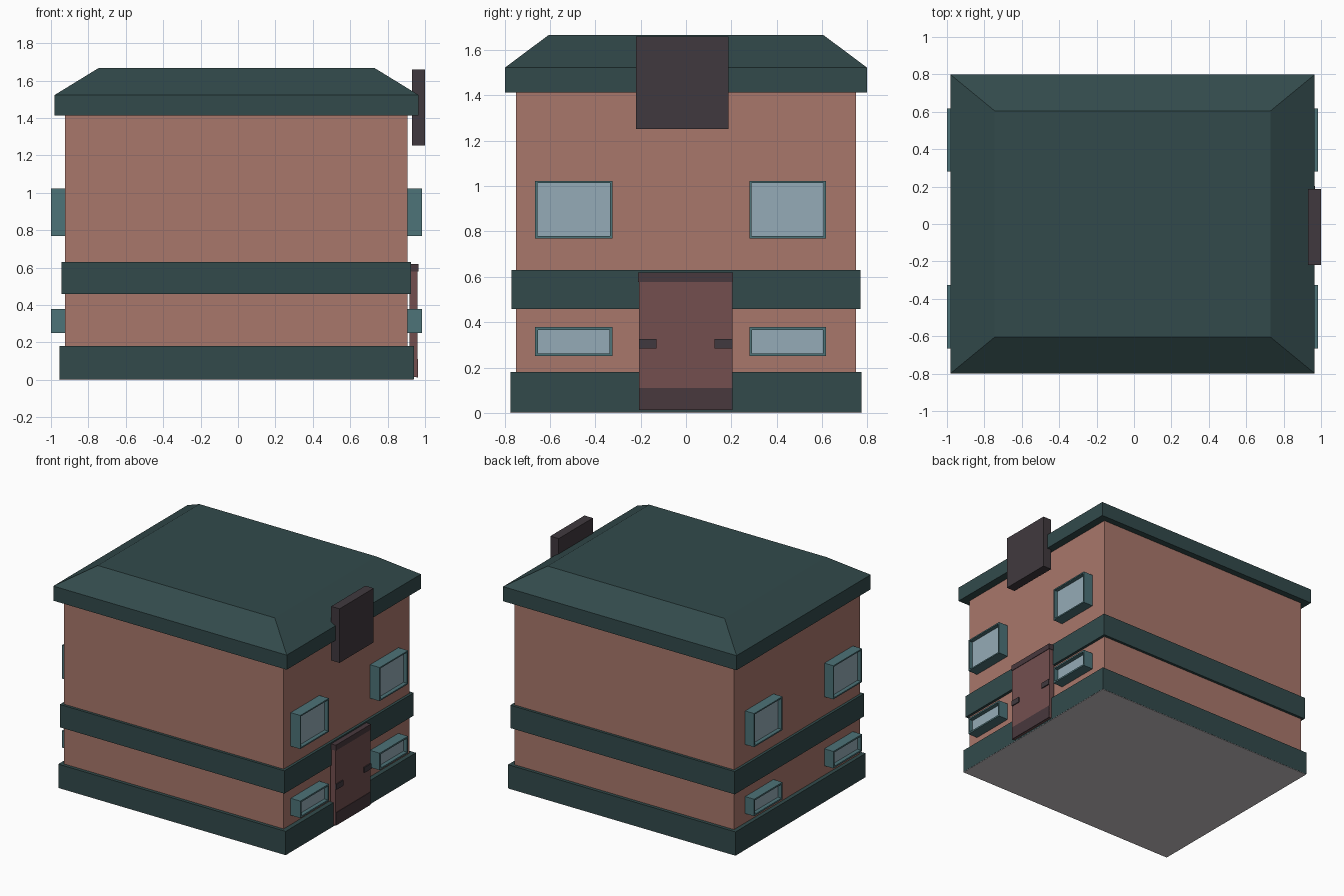
import bpy, bmesh

if "Cube" in bpy.data.objects:
    bpy.data.objects.remove(bpy.data.objects["Cube"])


def srgb(r, g, b):
    f = lambda c: (c / 255 / 12.92) if c < 10 else ((c / 255 + 0.055) / 1.055) ** 2.4
    return (f(r), f(g), f(b), 1.0)


def material(name, rgb):
    m = bpy.data.materials.new(name)
    m.diffuse_color = srgb(*rgb)
    m.use_nodes = True
    m.node_tree.nodes["Principled BSDF"].inputs["Base Color"].default_value = m.diffuse_color
    return m


BRICK = material("brick", (169, 119, 107))
GREEN = material("dark green", (50, 74, 75))
TEAL = material("teal frame", (77, 115, 120))
GLASS = material("glass", (149, 171, 183))
DOOR = material("door red", (115, 79, 79))
DARK = material("dark plum", (64, 57, 62))
TRIM = material("door trim plum", (72, 56, 61))
GREY = material("underside grey", (201, 195, 199))


def box_mesh(x0, x1, y0, y1, z0, z1):
    bm = bmesh.new()
    bmesh.ops.create_cube(bm, size=1)
    for v in bm.verts:
        v.co.x = x1 if v.co.x > 0 else x0
        v.co.y = y1 if v.co.y > 0 else y0
        v.co.z = z1 if v.co.z > 0 else z0
    bm.normal_update()
    return bm


def finish(name, bm, *mats):
    me = bpy.data.meshes.new(name)
    bm.to_mesh(me)
    bm.free()
    for m in mats:
        me.materials.append(m)
    ob = bpy.data.objects.new(name, me)
    bpy.context.collection.objects.link(ob)
    return ob


def box(name, mat, *dims):
    return finish(name, box_mesh(*dims), mat)


# Walls and trim bands
box("walls", BRICK, -0.925, 0.905, -0.75, 0.75, 0.02, 1.45)
box("base_band", GREEN, -0.955, 0.94, -0.775, 0.775, 0.003, 0.18)
box("middle_band", GREEN, -0.945, 0.925, -0.77, 0.77, 0.458, 0.63)
box("underside", GREY, -0.954, 0.939, -0.774, 0.774, 0.0, 0.004)

# Roof: eaves slab with its top extruded into a flat-topped hip
bm = box_mesh(-0.98, 0.965, -0.798, 0.798, 1.413, 1.523)
top = max(bm.faces, key=lambda f: f.normal.z)
new = bmesh.ops.extrude_face_region(bm, geom=[top])["geom"]
bmesh.ops.delete(bm, geom=[top], context='FACES_ONLY')
for v in (g for g in new if isinstance(g, bmesh.types.BMVert)):
    v.co.x = 0.73 if v.co.x > 0 else -0.745
    v.co.y = 0.605 if v.co.y > 0 else -0.605
    v.co.z = 1.667
bmesh.ops.recalc_face_normals(bm, faces=bm.faces)
finish("roof", bm, GREEN)


# Windows: deep boxes with straight-sided recessed glass, on both ends
def window(name, side, y0, y1, z0, z1, frame):
    xs = (0.90, 0.985) if side > 0 else (-1.0, -0.92)
    bm = box_mesh(*xs, y0, y1, z0, z1)
    pane = max(bm.faces, key=lambda f: f.normal.x * side)
    bmesh.ops.inset_individual(bm, faces=[pane], thickness=frame)
    bmesh.ops.inset_individual(bm, faces=[pane], thickness=0.0, depth=-0.03)
    pane.material_index = 1
    finish(name, bm, TEAL, GLASS)


for side, end in ((1, "right"), (-1, "left")):
    for row, z0, z1, frame in (("lower", 0.25, 0.378, 0.017), ("upper", 0.77, 1.023, 0.014)):
        window(f"{end}_{row}_window_front", side, -0.665, -0.325, z0, z1, frame)
        window(f"{end}_{row}_window_back", side, 0.28, 0.617, z0, z1, frame)

# Door with kick plate, top trim and handles
box("door", DOOR, 0.918, 0.96, -0.208, 0.204, 0.014, 0.615)
box("door_kick_plate", TRIM, 0.955, 0.963, -0.208, 0.204, 0.013, 0.11)
box("door_top_trim", TRIM, 0.92, 0.964, -0.212, 0.207, 0.578, 0.62)
for name, y0, y1 in (("front", -0.208, -0.13), ("back", 0.125, 0.204)):
    box(f"door_handle_{name}", DARK, 0.955, 0.968, y0, y1, 0.285, 0.326)

# Plain board above the door
box("sign_board", DARK, 0.93, 1.0, -0.22, 0.187, 1.253, 1.66)
